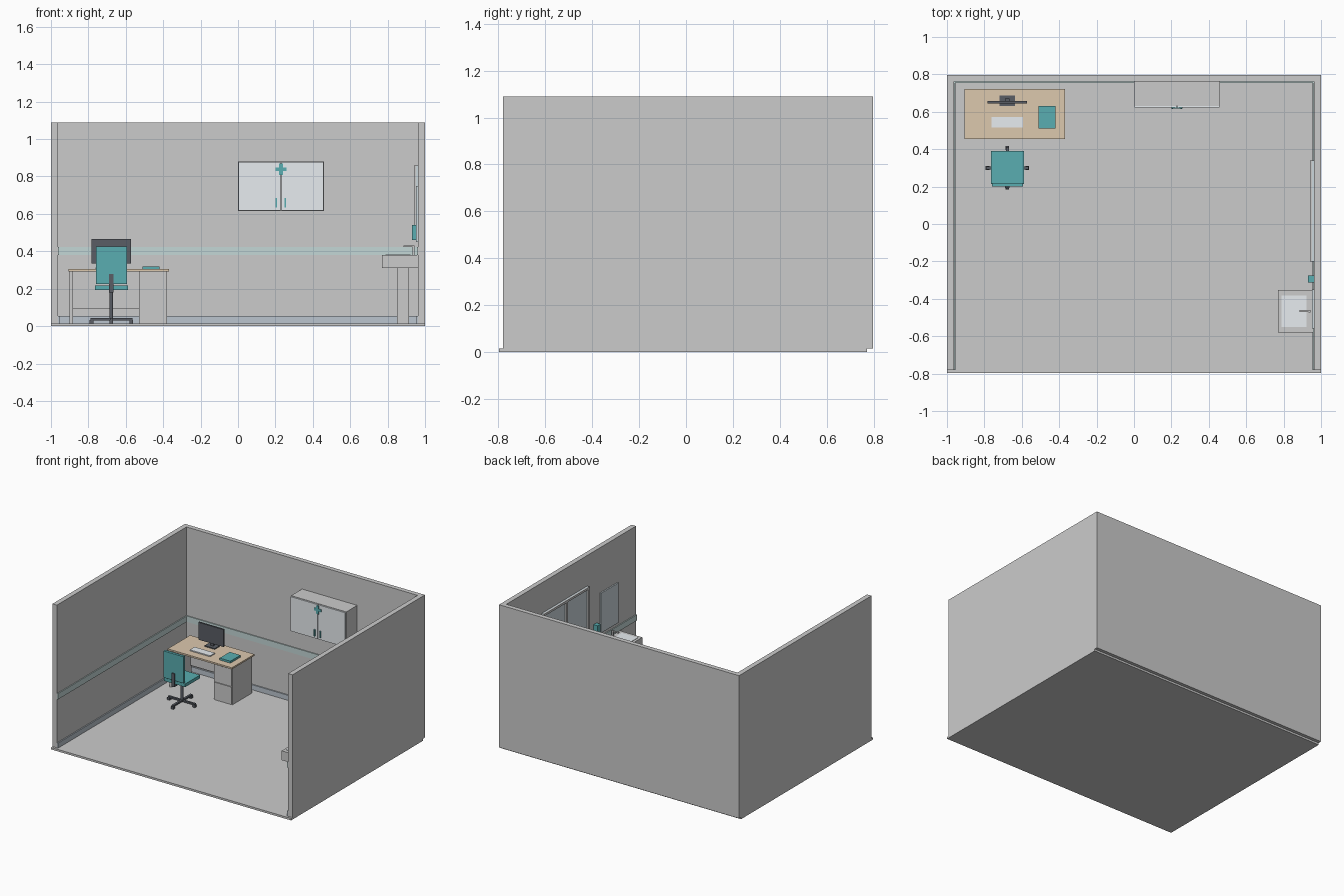
import bpy, math

if "Cube" in bpy.data.objects:
    bpy.data.objects.remove(bpy.data.objects["Cube"])

MATS = {}
COLORS = {
    "teal": (0.10, 0.42, 0.44, 1), "wood": (0.72, 0.58, 0.42, 1),
    "dark": (0.10, 0.11, 0.13, 1), "white": (0.80, 0.84, 0.87, 1),
    "rail": (0.55, 0.68, 0.67, 1), "base": (0.50, 0.56, 0.62, 1),
    "glass": (0.60, 0.68, 0.72, 1),
}


def paint(ob, color):
    if color:
        if color not in MATS:
            MATS[color] = bpy.data.materials.new(color)
            MATS[color].diffuse_color = COLORS[color]
        ob.data.materials.append(MATS[color])
    return ob


def box(name, x, y, z, color=None):
    """Box from three (min, max) ranges."""
    bpy.ops.mesh.primitive_cube_add(size=1, location=[sum(r) / 2 for r in (x, y, z)])
    ob = bpy.context.object
    ob.name = name
    ob.scale = [r[1] - r[0] for r in (x, y, z)]
    bpy.ops.object.transform_apply(location=False, rotation=False, scale=True)
    return paint(ob, color)


def rod(name, x, y, z, r, color=None):
    """Upright cylinder over the z range."""
    bpy.ops.mesh.primitive_cylinder_add(vertices=16, radius=r, depth=z[1] - z[0],
                                        location=(x, y, sum(z) / 2))
    ob = bpy.context.object
    ob.name = name
    bpy.ops.object.shade_smooth_by_angle()
    return paint(ob, color)


FL, FRONT, IN, BACK = 0.015, -0.78, 0.963, 0.762

# Room shell
box("floor", (-1, 1), (-0.797, 0.773), (0, FL))
box("back_wall", (-1, 1), (BACK, 0.797), (FL, 1.09))
for side, s in (("left", -1), ("right", 1)):
    box(side + "_wall", sorted((s * IN, s)), (FRONT, BACK), (FL, 1.09))

# Wall rail and skirting on all three walls
for part, z, color, t in (("rail", (0.38, 0.424), "rail", 0.007),
                          ("skirting", (FL, 0.053), "base", 0.009)):
    box("back_" + part, (-IN, IN), (BACK - t, BACK), z, color)
    for side, s in (("left", -1), ("right", 1)):
        box(side + "_" + part, sorted((s * (IN - t), s * IN)), (FRONT, BACK - t), z, color)

# Desk
box("desk_top", (-0.905, -0.37), (0.455, 0.723), (0.293, 0.305), "wood")
box("desk_side_panel", (-0.90, -0.883), (0.47, 0.71), (FL, 0.293))
box("desk_back_panel", (-0.883, -0.53), (0.695, 0.707), (0.095, 0.293))
box("drawer_cabinet", (-0.53, -0.38), (0.475, 0.71), (FL, 0.293))
for i in range(2):
    z = 0.022 + i * 0.134
    box(f"drawer_front_{i + 1}", (-0.527, -0.383), (0.468, 0.475), (z, z + 0.129))

# Desk items
box("monitor_base", (-0.72, -0.635), (0.63, 0.687), (0.305, 0.312), "dark")
box("monitor_neck", (-0.69, -0.665), (0.657, 0.67), (0.312, 0.36), "dark")
box("monitor_screen", (-0.782, -0.573), (0.644, 0.657), (0.335, 0.466), "dark")
box("keyboard", (-0.762, -0.593), (0.515, 0.572), (0.305, 0.313), "white")
box("folder", (-0.51, -0.42), (0.51, 0.63), (0.305, 0.32), "teal")

# Office chair
cx, cy = -0.677, 0.30
box("chair_seat", (cx - 0.088, cx + 0.088), (0.213, 0.39), (0.193, 0.217), "teal")
box("chair_back", (cx - 0.083, cx + 0.083), (0.200, 0.220), (0.225, 0.425), "teal")
box("chair_back_bracket", (cx - 0.012, cx + 0.012), (0.192, 0.200), (0.180, 0.28), "dark")
box("chair_under_bar", (cx - 0.012, cx + 0.012), (0.192, cy), (0.180, 0.193), "dark")
rod("chair_post", cx, cy, (0.035, 0.193), 0.010, "dark")
box("chair_base_x", (cx - 0.112, cx + 0.112), (cy - 0.008, cy + 0.008), (0.031, 0.043), "dark")
box("chair_base_y", (cx - 0.008, cx + 0.008), (cy - 0.112, cy + 0.112), (0.0311, 0.0429), "dark")
for i in range(4):
    a = i * math.pi / 2
    px, py = cx + 0.106 * math.cos(a), cy + 0.106 * math.sin(a)
    box(f"castor_{i + 1}", (px - 0.010, px + 0.010), (py - 0.010, py + 0.010), (FL, 0.034), "dark")

# Wall cabinet with two doors, handles and a cross
box("cabinet_body", (0, 0.46), (0.632, BACK), (0.615, 0.88))
for side, x, hx in (("left", (0.003, 0.227), 0.205), ("right", (0.233, 0.457), 0.253)):
    box(side + "_cabinet_door", x, (0.622, 0.632), (0.618, 0.877), "white")
    box(side + "_door_handle", (hx - 0.004, hx + 0.004), (0.614, 0.622), (0.635, 0.685), "teal")
box("cross_upright", (0.22, 0.24), (0.617, 0.622), (0.808, 0.87), "teal")
box("cross_bar", (0.20, 0.26), (0.6172, 0.622), (0.829, 0.849), "teal")

# Framed double panel on the right wall
fy, fz = (-0.20, 0.34), (0.48, 0.86)
box("panel_backing", (0.952, IN), fy, fz, "glass")
for name, z in (("bottom", (fz[0], fz[0] + 0.016)), ("top", (fz[1] - 0.016, fz[1]))):
    box("panel_frame_" + name, (0.942, 0.952), fy, z)
for name, y in (("front", -0.192), ("middle", 0.07), ("rear", 0.332)):
    box("panel_frame_" + name, (0.942, 0.952), (y - 0.008, y + 0.008),
        (fz[0] + 0.016, fz[1] - 0.016))

# Sink, tap, mirror and soap dispenser
box("sink_block", (0.77, IN), (-0.58, -0.352), (0.31, 0.38))
box("sink_basin", (0.788, 0.922), (-0.552, -0.382), (0.38, 0.383), "white")
box("sink_pedestal", (0.85, 0.915), (-0.505, -0.425), (FL, 0.31))
box("tap_post", (0.932, 0.943), (-0.472, -0.460), (0.38, 0.422))
box("tap_spout", (0.885, 0.943), (-0.471, -0.461), (0.422, 0.43))
box("mirror", (0.953, IN), (-0.56, -0.35), (0.45, 0.75), "glass")
box("soap_dispenser", (0.93, IN), (-0.312, -0.275), (0.46, 0.54), "teal")

for m in bpy.data.materials:
    if m.users and not m.is_grease_pencil:
        m.use_nodes = True
        m.node_tree.nodes["Principled BSDF"].inputs["Base Color"].default_value = m.diffuse_color
